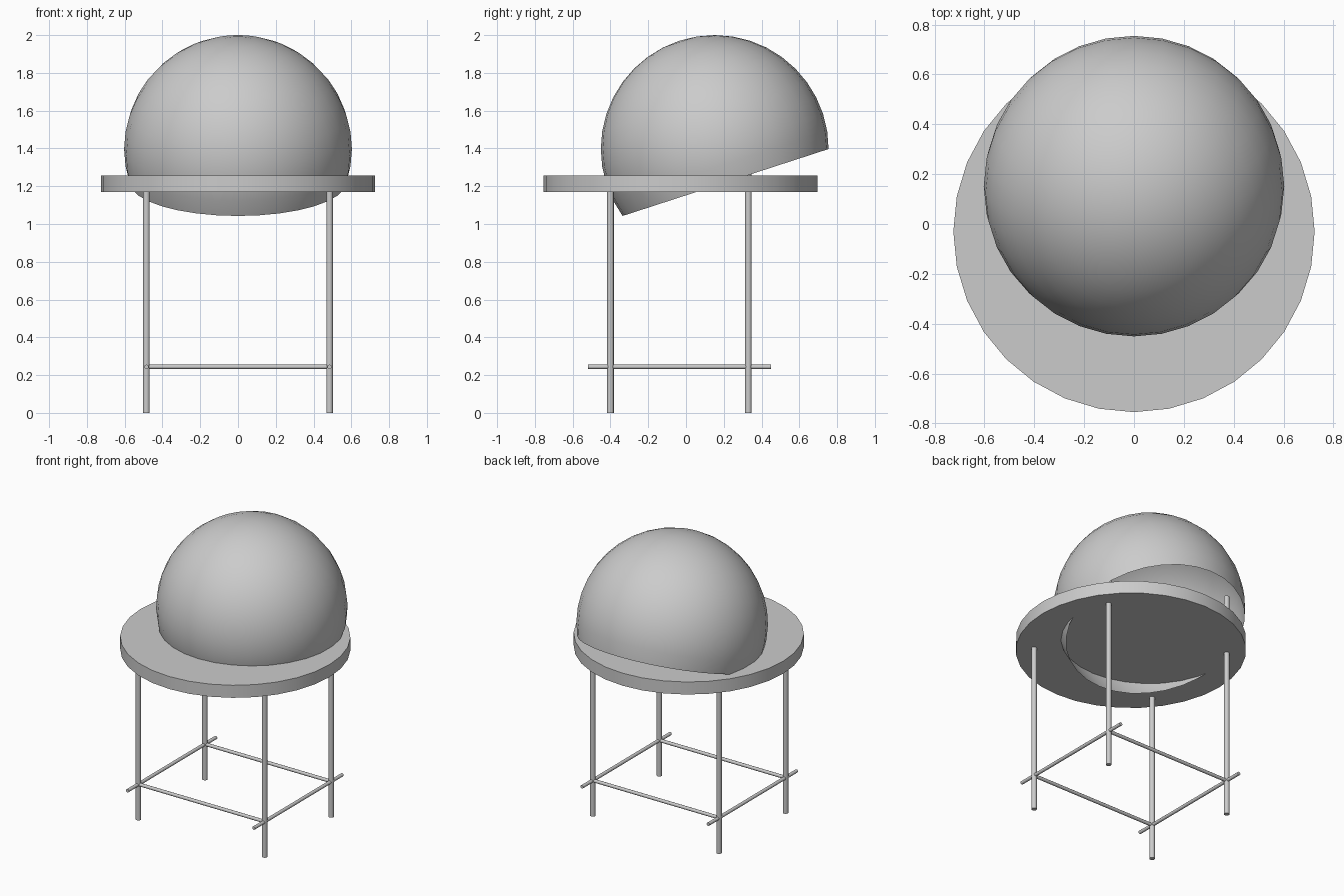
import bpy, bmesh
from math import radians, sin
from mathutils import Vector, Matrix

if "Cube" in bpy.data.objects:
    bpy.data.objects.remove(bpy.data.objects["Cube"])


def rod(name, start, end, radius, sides):
    """Capped cylinder running from start to end."""
    a, b = Vector(start), Vector(end)
    axis = b - a
    bpy.ops.mesh.primitive_cylinder_add(
        vertices=sides, radius=radius, depth=axis.length, location=(a + b) / 2,
        rotation=axis.to_track_quat('Z', 'Y').to_euler())
    obj = bpy.context.object
    obj.name = name
    bpy.ops.object.shade_smooth_by_angle(angle=radians(35))
    return obj


LEG_X, FRONT_Y, BACK_Y, RAIL_Z = 0.485, -0.40, 0.33, 0.244

# Round seat plate
rod("seat_plate", (0, -0.03, 1.17), (0, -0.03, 1.257), 0.725, 32)

# Legs: the back pair runs on up inside the dome
for side, x in (("left", -LEG_X), ("right", LEG_X)):
    rod(f"front_leg_{side}", (x, FRONT_Y, 0), (x, FRONT_Y, 1.2), 0.0175, 16)
    rod(f"back_leg_{side}", (x, BACK_Y, 0), (x, BACK_Y, 1.58), 0.0175, 16)
    # Side rails poke out past the legs
    rod(f"side_rail_{side}", (x, -0.52, RAIL_Z), (x, 0.45, RAIL_Z), 0.0115, 12)

# Cross rails between the legs
for side, y in (("front", FRONT_Y), ("back", BACK_Y)):
    rod(f"cross_rail_{side}", (-LEG_X, y, RAIL_Z), (LEG_X, y, RAIL_Z), 0.0115, 12)

# Open dome shell: sphere trimmed below its centre and tilted forward
R = 0.603
bm = bmesh.new()
bmesh.ops.create_uvsphere(bm, u_segments=32, v_segments=20, radius=R)
cut = -R * sin(radians(18)) - 0.01
bmesh.ops.delete(bm, geom=[v for v in bm.verts if v.co.z < cut], context='VERTS')
bmesh.ops.transform(bm, verts=bm.verts, matrix=Matrix.Rotation(radians(18), 4, 'X'))
mesh = bpy.data.meshes.new("dome_shell")
bm.to_mesh(mesh)
bm.free()
dome = bpy.data.objects.new("dome_shell", mesh)
dome.location = (0, 0.152, 1.397)
bpy.context.collection.objects.link(dome)
for p in mesh.polygons:
    p.use_smooth = True
